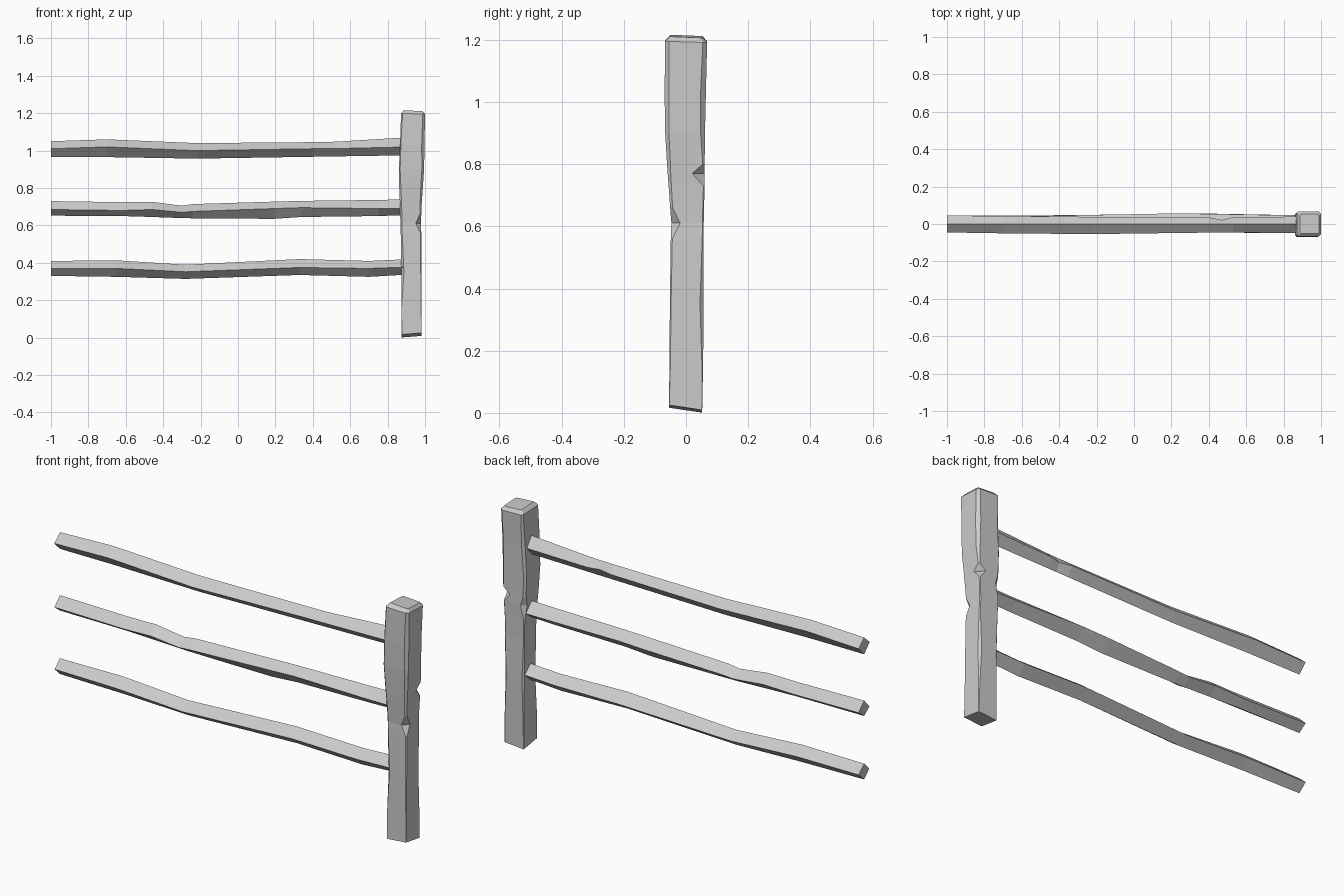
import bpy


def loft(name, rings):
    """Closed flat-shaded skin through rings that share a point count."""
    n = len(rings[0])
    verts = [p for ring in rings for p in ring]
    faces = [[i * n + j, i * n + (j + 1) % n, (i + 1) * n + (j + 1) % n, (i + 1) * n + j]
             for i in range(len(rings) - 1) for j in range(n)]
    faces += [list(range(n))[::-1], [(len(rings) - 1) * n + j for j in range(n)]]
    mesh = bpy.data.meshes.new(name)
    mesh.from_pydata(verts, [], faces)
    mesh.update()
    obj = bpy.data.objects.new(name, mesh)
    bpy.context.collection.objects.link(obj)
    return obj


def rail(name, sections):
    """Diamond section: x, top z, side z, bottom z, front y, back y."""
    loft(name, [[(x, yf, m), (x, 0.0, b), (x, yb, m), (x, 0.0, t)]
                for x, t, m, b, yf, yb in sections])


# Rails, the upper one chipped on its back edge
rail("upper_rail", [
    (-1.0, 1.05, 1.01, .965, -.045, .045),
    (-.70, 1.06, 1.02, .965, -.050, .043),
    (-.22, 1.04, 1.00, .957, -.054, .038),
    (.40, 1.045, 1.01, .967, -.046, .036),
    (.47, 1.046, 1.01, .968, -.045, .021),
    (.53, 1.048, 1.011, .969, -.045, .036),
    (.92, 1.072, 1.02, .975, -.050, .040)])
rail("middle_rail", [
    (-1.0, .73, .685, .652, -.043, .045),
    (-.62, .724, .68, .650, -.045, .042),
    (-.46, .726, .685, .645, -.046, .044),
    (-.30, .705, .67, .639, -.048, .047),
    (-.24, .714, .675, .638, -.048, .048),
    (.19, .727, .69, .635, -.046, .056),
    (.34, .731, .695, .645, -.044, .055),
    (.75, .736, .69, .650, -.046, .048),
    (.92, .740, .69, .656, -.046, .046)])
rail("lower_rail", [
    (-1.0, .41, .37, .33, -.042, .045),
    (-.65, .413, .37, .325, -.050, .045),
    (-.28, .39, .352, .314, -.052, .048),
    (.33, .42, .375, .335, -.044, .057),
    (.70, .41, .37, .325, -.048, .050),
    (.92, .42, .378, .338, -.050, .046)])


def post_ring(z, x0, x1, y0, y1, fl, fr, br, bl, dx=0.0, dy=0.0):
    """Rectangle with four separate corner cuts, tilted by slopes dx, dy."""
    pts = [(x0, y0 + fl), (x0 + fl, y0), (x1 - fr, y0), (x1, y0 + fr),
           (x1, y1 - br), (x1 - br, y1), (x0 + bl, y1), (x0, y1 - bl)]
    cx, cy = (x0 + x1) / 2, (y0 + y1) / 2
    return [(x, y, z + dx * (x - cx) + dy * (y - cy)) for x, y in pts]


# Post with worn corners, two corner notches and a sloping base and cap
loft("post", [post_ring(*s) for s in [
    (.013, .875, .982, -.055, .052, .001, .001, .001, .001, .08, -.15),
    (.16, .874, .982, -.053, .055, .001, .003, .004, .003),
    (.35, .873, .981, -.052, .057, .014, .004, .012, .008),
    (.56, .870, .980, -.049, .056, .008, .005, .004, .003),
    (.61, .868, .978, -.047, .057, .008, .028, .004, .003),
    (.66, .867, .980, -.051, .058, .009, .008, .004, .004),
    (.73, .865, .983, -.056, .060, .009, .009, .004, .022),
    (.77, .863, .986, -.059, .060, .009, .010, .040, .012),
    (.80, .862, .988, -.061, .060, .009, .011, .006, .010),
    (.90, .860, .995, -.067, .061, .007, .012, .014, .010),
    (1.03, .866, .997, -.069, .064, .005, .015, .017, .012),
    (1.195, .872, 1.0, -.067, .068, .008, .012, .014, .008, -.03, -.03),
    (1.211, .888, .988, -.050, .053, .006, .006, .008, .006, -.06, -.04)]])
